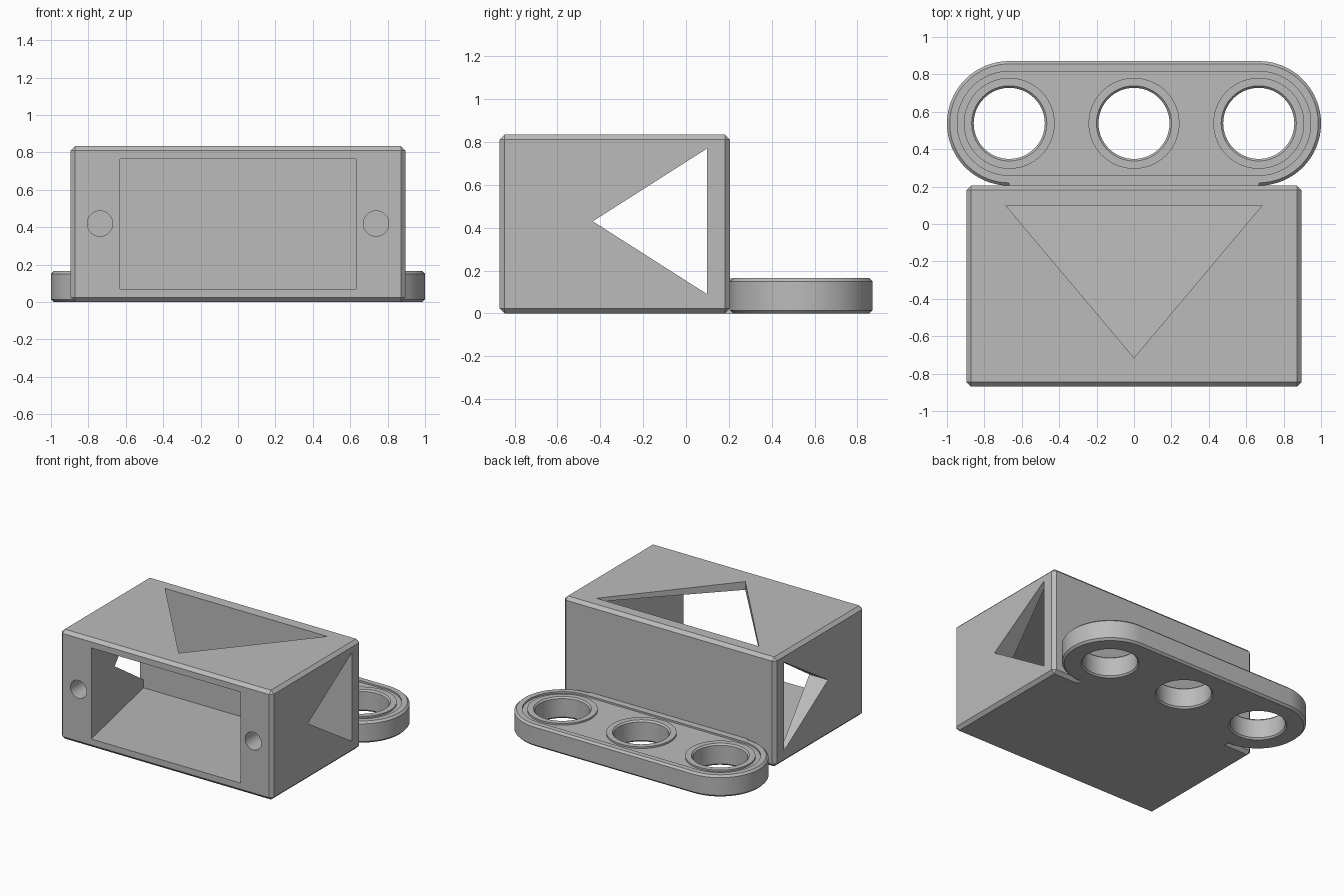
import bpy
import bmesh
from math import cos, sin, pi, radians
from mathutils import Vector

cube = bpy.data.objects.get("Cube")
if cube:
    bpy.data.objects.remove(cube, do_unlink=True)

grey = bpy.data.materials.new("plain grey")
grey.use_nodes = True
grey.diffuse_color = (0.5, 0.5, 0.5, 1)
grey.node_tree.nodes["Principled BSDF"].inputs["Base Color"].default_value = grey.diffuse_color


def loft(name, rings):
    """Closed solid through a list of equal-length rings of points."""
    bm = bmesh.new()
    loops = [[bm.verts.new(p) for p in ring] for ring in rings]
    for a, b in zip(loops, loops[1:]):
        for i in range(len(a)):
            j = (i + 1) % len(a)
            bm.faces.new((a[i], a[j], b[j], b[i]))
    bm.faces.new(loops[0][::-1])
    bm.faces.new(loops[-1])
    bmesh.ops.recalc_face_normals(bm, faces=bm.faces)
    mesh = bpy.data.meshes.new(name)
    bm.to_mesh(mesh)
    bm.free()
    mesh.materials.append(grey)
    obj = bpy.data.objects.new(name, mesh)
    bpy.context.collection.objects.link(obj)
    return obj


def apply_modifiers(obj):
    bpy.context.view_layer.objects.active = obj
    for mod in list(obj.modifiers):
        bpy.ops.object.modifier_apply(modifier=mod.name)


def combine(obj, tool, operation="DIFFERENCE"):
    mod = obj.modifiers.new("combine", "BOOLEAN")
    mod.operation = operation
    mod.solver = "EXACT"
    mod.object = tool
    apply_modifiers(obj)
    bpy.data.objects.remove(tool, do_unlink=True)


def rect_xy(x, y0, y1, z):
    return [(-x, y0, z), (x, y0, z), (x, y1, z), (-x, y1, z)]


def rect_xz(x, z0, z1, y):
    return [(-x, y, z0), (x, y, z0), (x, y, z1), (-x, y, z1)]


def stadium(half, r, z, cx=0, n=32):
    """Rounded slot outline; half = 0 gives a circle."""
    pts = []
    for side, start in ((1, -pi / 2), (-1, pi / 2)):
        for i in range(n + (half > 0)):
            a = start + pi * i / n
            pts.append((cx + side * half + r * cos(a), PLATE_Y + r * sin(a), z))
    return pts


# Chamfered housing
BACK, FRONT = 0.205, -0.87
housing = loft("housing", [rect_xy(0.895, FRONT, BACK, z) for z in (0, 0.835)])
bevel = housing.modifiers.new("chamfer", "BEVEL")
bevel.width = 0.024
bevel.segments = 1
apply_modifiers(housing)

# Cavity flaring from the front opening towards the back wall
slope = 0.24 / 0.97
lead = 0.05
combine(housing, loft("cavity", [
    rect_xz(0.63 - slope * lead, 0.08, 0.757, FRONT - lead),
    rect_xz(0.63, 0.07, 0.765, FRONT),
    rect_xz(0.868, 0.027, 0.808, 0.1)]))

# Triangular windows through both sides and the top
combine(housing, loft("side_windows", [
    [(x, -0.435, 0.43), (x, 0.099, 0.09), (x, 0.099, 0.77)] for x in (-1.2, 1.2)]))
combine(housing, loft("top_window", [
    [(0, -0.715, z), (0.685, 0.099, z), (-0.685, 0.099, z)] for z in (0.5, 1)]))

# Blind screw holes beside the opening
for side in (-1, 1):
    combine(housing, loft("screw_hole", [
        [(side * 0.738 + 0.068 * cos(a * pi / 16), y, 0.42 + 0.068 * sin(a * pi / 16))
         for a in range(32)] for y in (-1, FRONT + 0.15)]))

# Rounded ring plate behind the housing
PLATE_Y, END_X, TOP = 0.538, 0.667, 0.165
plate = loft("ring_plate", [stadium(END_X, r, z) for r, z in (
    (0.318, 0), (0.333, 0.015), (0.333, TOP - 0.015), (0.318, TOP))])

# Shallow recess with a raised lip around each hole
combine(plate, loft("recess", [stadium(END_X, 0.278, z) for z in (TOP - 0.013, 0.3)]))
for x in (-END_X, 0, END_X):
    combine(plate, loft("lip", [stadium(0, 0.243, z, x) for z in (0.06, TOP)]), "UNION")
for x in (-END_X, 0, END_X):
    combine(plate, loft("ring_hole", [stadium(0, r, z, x) for r, z in (
        (0.21, -0.01), (0.19, 0.012), (0.19, TOP - 0.012), (0.21, TOP + 0.01))]))

# Web joining the plate to the housing
web = loft("joining_web", [rect_xy(END_X, 0.17, 0.25, z) for z in (0, TOP - 0.002)])

for obj in (housing, plate, web):
    bpy.ops.object.select_all(action="DESELECT")
    obj.select_set(True)
    bpy.context.view_layer.objects.active = obj
    bpy.ops.object.shade_smooth_by_angle(angle=radians(25))
